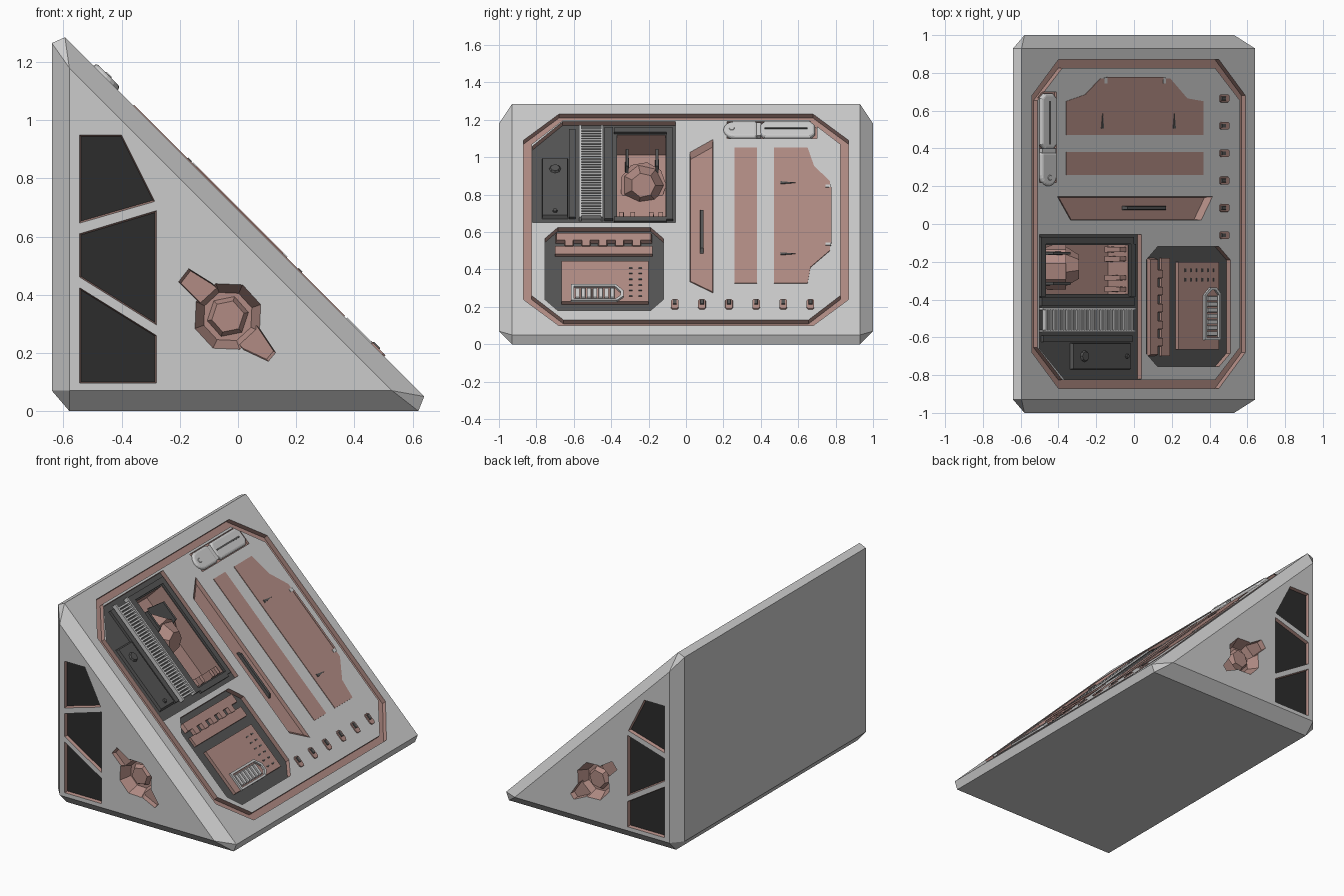
import bpy, bmesh
from math import sin, cos, pi
from mathutils import Vector

if "Cube" in bpy.data.objects:
    bpy.data.objects.remove(bpy.data.objects["Cube"])


def material(name, rgb):
    m = bpy.data.materials.new(name)
    m.diffuse_color = (*rgb, 1)
    m.use_nodes = True
    m.node_tree.nodes["Principled BSDF"].inputs["Base Color"].default_value = m.diffuse_color
    return m


GREY = material("grey", (0.8, 0.8, 0.8))
BROWN = material("brown", (0.44, 0.26, 0.23))
DARK = material("dark_grey", (0.09, 0.09, 0.09))
BLACK = material("black", (0.025, 0.025, 0.025))

# Working frames: origin, first axis, second axis, outward axis
R = 0.5 ** 0.5
SLOPE = [Vector(v) for v in ((0.69, 0, 0), (0, 1, 0), (-1, 0, 1), (R, 0, R))]   # (y, z, height)
FACING_X = [Vector(v) for v in ((0, 0, 0), (0, 1, 0), (0, 0, 1), (1, 0, 0))]
ENDS = {"front": [Vector(v) for v in ((0, -1, 0), (1, 0, 0), (0, 0, 1), (0, -1, 0))],
        "back": [Vector(v) for v in ((0, 1, 0), (1, 0, 0), (0, 0, 1), (0, 1, 0))]}


def place(frame, p, h):
    return frame[0] + frame[1] * p[0] + frame[2] * p[1] + frame[3] * h


def finish(name, bm, mats):
    bmesh.ops.recalc_face_normals(bm, faces=bm.faces)
    me = bpy.data.meshes.new(name)
    bm.to_mesh(me)
    bm.free()
    for m in mats:
        me.materials.append(m)
    ob = bpy.data.objects.new(name, me)
    bpy.context.collection.objects.link(ob)
    return ob


def part(name, polys, h0, h1, mat=None, frame=SLOPE, low=1, high=1, floor=None):
    """Extrude outlines from h0 to h1, scaling the low or high outline for a taper."""
    bm = bmesh.new()
    for pts in polys:
        c = [sum(p[i] for p in pts) / len(pts) for i in (0, 1)]
        loops = [[bm.verts.new(place(frame, [c[i] + (p[i] - c[i]) * s for i in (0, 1)], h))
                  for p in pts] for h, s in ((h0, low), (h1, high))]
        bm.faces.new(loops[0]).material_index = 1 if floor else 0
        bm.faces.new(loops[1])
        for i in range(len(pts)):
            j = (i + 1) % len(pts)
            bm.faces.new((loops[0][i], loops[0][j], loops[1][j], loops[1][i]))
    return finish(name, bm, [m for m in (mat, floor) if m])


def ring(name, outer, inner, h0, h1, mat, frame=SLOPE):
    bm = bmesh.new()
    o0, i0, o1, i1 = [[bm.verts.new(place(frame, p, h)) for p in pts]
                      for h in (h0, h1) for pts in (outer, inner)]
    for a, b in ((o0, i0), (i0, i1), (i1, o1), (o1, o0)):
        for i in range(len(outer)):
            j = (i + 1) % len(outer)
            bm.faces.new((a[i], a[j], b[j], b[i]))
    return finish(name, bm, [mat])


def rect(y0, y1, z0, z1):
    return [(y0, z0), (y1, z0), (y1, z1), (y0, z1)]


def ngon(y, z, ry, n, rz=None, start=0.0):
    return [(y + ry * cos(start + 2 * pi * i / n), z + (rz or ry) * sin(start + 2 * pi * i / n))
            for i in range(n)]


def octagon(y0, y1, z0, z1, cy, cz):
    return [(y0 + cy, z0), (y1 - cy, z0), (y1, z0 + cz), (y1, z1 - cz),
            (y1 - cy, z1), (y0 + cy, z1), (y0, z1 - cz), (y0, z0 + cz)]


def soften(ob, width):
    mod = ob.modifiers.new("soft_edges", 'BEVEL')
    mod.width, mod.segments = width, 3
    mod.limit_method, mod.angle_limit = 'ANGLE', 0.9


# Wedge body with chamfered ends
bm = bmesh.new()
outer = [(-0.64, 0.07), (-0.58, 0), (0.62, 0), (0.64, 0.05), (-0.595, 1.285), (-0.64, 1.265)]
inner = [(-0.58, 0.07), (0.53, 0.07), (-0.58, 1.18)]
for s in (-1, 1):
    for x, z in outer:
        bm.verts.new((x, 0.93 * s, z))
    for x, z in inner:
        bm.verts.new((x, s, z))
bmesh.ops.convex_hull(bm, input=bm.verts)
bmesh.ops.dissolve_limit(bm, angle_limit=0.01, verts=bm.verts, edges=bm.edges)
body = finish("wedge_body", bm, [GREY])

# Recess outlines on the slope
window = [(-0.82, 0.65), (-0.055, 0.65), (-0.055, 1.19), (-0.66, 1.19), (-0.82, 1.06)]
screen = octagon(-0.755, -0.12, 0.18, 0.625, 0.07, 0.06)
slat = [(0.02, 0.33), (0.145, 0.27), (0.145, 1.10), (0.02, 1.03)]
cutters = [
    ring("cut_groove", octagon(-0.87, 0.87, 0.10, 1.23, 0.19, 0.14),
         octagon(-0.825, 0.825, 0.13, 1.20, 0.17, 0.13), -0.03, 0.03, BROWN),
    part("cut_window", [window], -0.03, 0.03, BROWN, floor=DARK),
    part("cut_bay", [rect(-0.37, -0.11, 0.70, 1.14)], -0.18, 0.03, BROWN),
    part("cut_screen", [screen], -0.03, 0.03, BROWN, floor=DARK),
    part("cut_slat", [slat], -0.025, 0.005, BROWN, low=0.93),
    part("cut_canister_bed", [rect(0.22, 0.70, 1.10, 1.19)], -0.015, 0.03, BROWN),
]

# Vents and knob recess, the same on both ends
vents = [[(-0.545, 0.645), (-0.285, 0.72), (-0.40, 0.95), (-0.545, 0.95)],
         [(-0.545, 0.46), (-0.28, 0.295), (-0.28, 0.69), (-0.545, 0.61)],
         [(-0.545, 0.095), (-0.28, 0.095), (-0.28, 0.26), (-0.545, 0.425)]]
arms = [(-0.205, 0.445), (-0.17, 0.49), (-0.09, 0.44), (0.07, 0.29),
        (0.13, 0.20), (0.105, 0.17), (0.02, 0.21), (-0.13, 0.37)]
for end, f in ENDS.items():
    cutters.append(part("cut_vents_" + end, vents, -0.02, 0.003, BROWN, f, low=0.955, floor=BLACK))
    cutters.append(part("cut_arms_" + end, [arms], -0.03, 0.003, BROWN, f, low=0.95))
    cutters.append(part("cut_knob_" + end, [ngon(-0.035, 0.325, 0.122, 8, start=0.35)],
                        -0.07, 0.004, BROWN, f, low=0.72))
    part("knob_" + end, [ngon(-0.035, 0.325, 0.075, 6, start=0.2)], -0.075, -0.04, BROWN, f, high=0.75)

bpy.context.view_layer.objects.active = body
for c in cutters:
    mod = body.modifiers.new(c.name, 'BOOLEAN')
    mod.operation, mod.solver, mod.object = 'DIFFERENCE', 'EXACT', c
    mod.material_mode = 'TRANSFER'
    bpy.ops.object.modifier_apply(modifier=mod.name)
    bpy.data.objects.remove(c)

# Upper left window: lock plate, grille, divider and bay fittings
part("lock_plate", [rect(-0.77, -0.63, 0.69, 1.01)], -0.035, -0.01, DARK, high=0.95)
part("lock_strip", [rect(-0.625, -0.59, 0.69, 1.16)], -0.035, -0.012, DARK)
part("lock_rivets", [ngon(-0.70, 0.945, 0.035, 8, 0.025), ngon(-0.70, 0.72, 0.015, 8, 0.011)],
     -0.015, 0.0, DARK, high=0.7)
steps = 34
part("grille_slats", [rect(-0.56, -0.455, 0.69 + 0.47 * i / steps, 0.698 + 0.47 * i / steps)
                      for i in range(steps)], -0.032, -0.003, GREY)
part("grille_rails", [rect(-0.572, -0.56, 0.68, 1.172), rect(-0.455, -0.443, 0.68, 1.172)],
     -0.035, 0.0, GREY)
part("window_divider", [rect(-0.435, -0.39, 0.68, 1.17)], -0.035, -0.01, DARK)
part("window_lining", [rect(-0.105, -0.07, 0.68, 1.17), rect(-0.385, -0.105, 1.145, 1.17),
                       rect(-0.385, -0.105, 0.67, 0.695)], -0.035, -0.015, DARK)
part("bay_dial", [ngon(-0.23, 0.85, 0.125, 9)], -0.47, -0.36, BROWN, FACING_X)
part("bay_dial_cap", [ngon(-0.23, 0.85, 0.11, 7)], -0.36, -0.29, BROWN, FACING_X, high=0.6)
part("bay_levers", [rect(-0.325, -0.305, 0.97, 1.10), rect(-0.165, -0.145, 0.97, 1.10)],
     -0.185, -0.05, DARK, high=0.7)
part("bay_teeth", [rect(y, y + 0.03, 0.70, 0.74) for y in (-0.36, -0.30, -0.20, -0.15)],
     -0.15, -0.04, BROWN, high=0.8)

# Lower left screen: control panel, top bar, marks and keypad
part("control_panel", [rect(-0.665, -0.20, 0.235, 0.45)], -0.035, -0.008, BROWN)
part("screen_bar", [rect(-0.70, -0.18, 0.49, 0.535)], -0.035, -0.012, BROWN)
part("screen_bar_top", [rect(-0.70, -0.18, 0.56, 0.60)], -0.035, -0.005, BROWN, high=0.97)
part("screen_bar_teeth", [rect(-0.65 + 0.09 * i, -0.60 + 0.09 * i, 0.53, 0.565) for i in range(5)],
     -0.035, -0.005, BROWN, high=0.85)
part("panel_marks", [rect(y, y + 0.02, 0.26 + 0.03 * i, 0.266 + 0.03 * i)
                     for y in (-0.305, -0.255) for i in range(6)], -0.01, -0.004, DARK)
key_out = [(-0.615, 0.232), (-0.37, 0.232), (-0.335, 0.255), (-0.335, 0.285), (-0.375, 0.318), (-0.615, 0.318)]
key_in = [(-0.60, 0.242), (-0.375, 0.242), (-0.35, 0.26), (-0.35, 0.28), (-0.38, 0.308), (-0.60, 0.308)]
ring("keypad_frame", key_out, key_in, -0.01, 0.005, GREY)
part("keypad_keys", [rect(-0.592 + 0.031 * i, -0.568 + 0.031 * i, 0.246, 0.304) for i in range(7)],
     -0.01, 0.003, GREY, high=0.85)

# Slim handle in the slat recess
part("slat_handle", [rect(0.075, 0.095, 0.50, 0.74)], -0.03, -0.005, DARK, high=0.85)

# Large hatch on the right: two brown leaves, edge clips and fins
leaf = [(0.47, 0.325), (0.65, 0.325), (0.665, 0.41), (0.77, 0.50), (0.77, 0.87), (0.685, 0.95),
        (0.65, 1.05), (0.47, 1.05)]
part("hatch_leaves", [rect(0.26, 0.38, 0.325, 1.05), leaf], -0.01, 0.004, BROWN)
part("hatch_clips", [rect(0.745, 0.775, 0.525, 0.54), rect(0.745, 0.775, 0.835, 0.85)],
     -0.01, 0.007, GREY)
part("hatch_edge", [rect(0.765, 0.778, 0.54, 0.835)], -0.01, 0.007, BROWN)
part("hatch_fins", [[(0.50, z - 0.008), (0.595, z), (0.50, z + 0.008)] for z in (0.48, 0.86)],
     -0.005, 0.008, DARK, high=0.8)

# Row of six buttons
ys = [-0.06 + 0.145 * i for i in range(6)]
part("button_bases", [octagon(y - 0.022, y + 0.022, 0.185, 0.24, 0.008, 0.008) for y in ys],
     -0.01, 0.006, BROWN, high=0.9)
part("button_caps", [rect(y - 0.012, y + 0.012, 0.205, 0.235) for y in ys], 0, 0.011, DARK, high=0.7)

# Rounded canister in two halves with a band and rivet
half = [(0.26 + 0.06 * cos(pi / 2 + pi * i / 10), 1.145 + 0.042 * sin(pi / 2 + pi * i / 10))
        for i in range(11)]
left = part("canister_cap", [half + [(0.38, 1.103), (0.38, 1.187)]], -0.02, 0.014, GREY)
right = part("canister_tube", [octagon(0.395, 0.69, 1.103, 1.187, 0.025, 0.02)], -0.02, 0.014, GREY)
for ob in (left, right):
    soften(ob, 0.014)
part("canister_band", [rect(0.375, 0.40, 1.11, 1.18)], -0.02, 0.009, GREY)
part("canister_rivet", [ngon(0.245, 1.145, 0.018, 10, 0.013)], 0.01, 0.017, GREY, high=0.7)
part("canister_seam", [rect(0.42, 0.65, 1.142, 1.150)], 0.01, 0.016, DARK)
